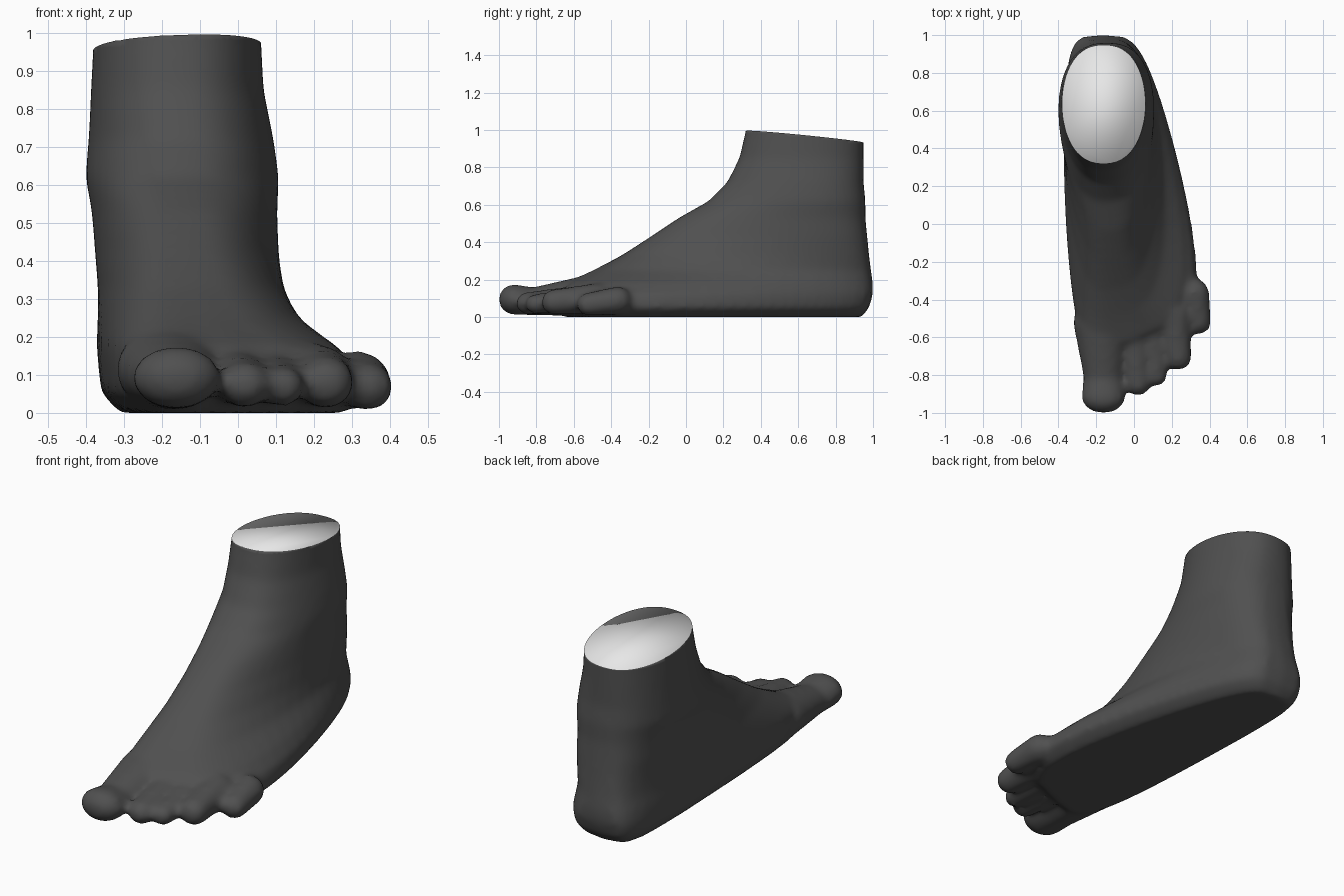
import bpy, bmesh, math
from mathutils import Vector

if "Cube" in bpy.data.objects:
    bpy.data.objects.remove(bpy.data.objects["Cube"], do_unlink=True)


def material(name, value):
    mat = bpy.data.materials.new(name)
    mat.use_nodes = True
    color = (value, value, value, 1)
    mat.diffuse_color = color
    mat.node_tree.nodes["Principled BSDF"].inputs["Base Color"].default_value = color
    return mat


def lerp(a, b, s):
    return a + (b - a) * s


SIDES = 40


def contour(z, back, front, back_x, back_w, front_x, front_w, skew, power):
    """Horizontal slice: round at the heel, waisted at the arch, slanted across the toes."""
    points = []
    for i in range(SIDES):
        u = 2 * math.pi * i / SIDES
        s = (1 + math.cos(u)) / 2
        arch = 4 * s * (1 - s) * max(0, 1 - 2.5 * z)
        side = math.copysign(abs(math.sin(u)) ** power, math.sin(u))
        dx = side * lerp(front_w, back_w, s) * (1 - .07 * arch)
        x = lerp(front_x, back_x, s) + .02 * arch + dx
        y = lerp(front, back, s) + skew * dx * (1 - s)
        points.append((x, y, z))
    return points


# Slices from sole to ankle: z, back, front, back x/width, front x/width, skew, power
slices = [
    (0.00, .94, -.60, -.17, .20, .04, .33, .4, .42),
    (0.05, .98, -.65, -.165, .25, .04, .40, .4, .42),
    (0.12, 1.0, -.65, -.165, .255, .03, .39, .4, .42),
    (0.18, 1.0, -.61, -.165, .255, -.01, .35, .38, .5),
    (0.25, .99, -.48, -.16, .25, -.07, .28, .3, .58),
    (0.33, .98, -.34, -.15, .26, -.10, .23, .2, .62),
    (0.43, .97, -.19, -.145, .275, -.12, .20, .1, .68),
    (0.53, .96, -.04, -.145, .28, -.135, .20, 0, .75),
    (0.62, .96, .12, -.145, .285, -.15, .22, 0, .8),
    (0.72, .95, .22, -.15, .265, -.15, .22, 0, .8),
    (0.85, .95, .285, -.16, .235, -.16, .22, 0, .83),
    (1.00, .95, .32, -.16, .22, -.16, .22, 0, .85),
    (1.15, .95, .34, -.16, .22, -.16, .22, 0, .85),
]

bm = bmesh.new()
rings = [[bm.verts.new(p) for p in contour(*row)] for row in slices]
for low, high in zip(rings, rings[1:]):
    for i in range(SIDES):
        j = (i + 1) % SIDES
        bm.faces.new((low[i], low[j], high[j], high[i]))
bm.faces.new(rings[0])
bm.faces.new(rings[-1])


def ball(center, radius, widen, count=200):
    """Evenly spread points on a ball, wider in x."""
    points = []
    for i in range(count):
        h = 1 - (2 * i + 1) / count
        r = math.sqrt(1 - h * h)
        a = i * math.pi * (3 - math.sqrt(5))
        offset = Vector((widen * r * math.cos(a), h, r * math.sin(a)))
        points.append(Vector(center) + radius * offset)
    return points


def toe(tip, tip_r, base, base_r, widen):
    """Hull around a ball at the tip and one at the knuckle."""
    points = ball(tip, tip_r, widen) + ball(base, base_r, widen)
    verts = [bm.verts.new(p) for p in points]
    bmesh.ops.convex_hull(bm, input=verts)
    loose = [v for v in verts if v.is_valid and not v.link_faces]
    bmesh.ops.delete(bm, geom=loose, context="VERTS")


# Big toe in two segments, then the four small toes: x, tip y, tip z, radius, length
joint = (-.165, -.82, .083)
toe((-.162, -.92, .094), .082, joint, .074, 1.42)
toe(joint, .074, (-.175, -.52, .115), .11, 1.35)
for x, y, z, r, length in (
        (.02, -.91, .074, .06, .32), (.118, -.86, .07, .053, .3),
        (.233, -.775, .08, .068, .3), (.342, -.585, .068, .062, .22)):
    toe((x, y + r, z), r, (x - .025, y + length, z + .02), r + .014, 1.08)

bmesh.ops.recalc_face_normals(bm, faces=bm.faces)
mesh = bpy.data.meshes.new("foot")
bm.to_mesh(mesh)
bm.free()
foot = bpy.data.objects.new("foot", mesh)
bpy.context.collection.objects.link(foot)

# Fuse toes and foot into one soft skin
fuse = foot.modifiers.new("fuse", "REMESH")
fuse.mode = "VOXEL"
fuse.voxel_size = .018
soften = foot.modifiers.new("soften", "SMOOTH")
soften.factor = .5
soften.iterations = 9
bpy.context.view_layer.update()
graph = bpy.context.evaluated_depsgraph_get()
skin = bpy.data.meshes.new_from_object(foot.evaluated_get(graph))
foot.modifiers.clear()
foot.data = skin
skin.materials.clear()
skin.materials.append(material("dark grey skin", .08))
skin.materials.append(material("white cut", .8))

# Cut the ankle along a slope and close it with a white face
bm = bmesh.new()
bm.from_mesh(skin)
cut = bmesh.ops.bisect_plane(
    bm, geom=bm.verts[:] + bm.edges[:] + bm.faces[:], dist=.001,
    plane_co=Vector((-.16, .32, .995)), plane_no=Vector((-.04, .1, 1)), clear_outer=True)
rim = [g for g in cut["geom_cut"] if isinstance(g, bmesh.types.BMEdge)]
for f in bmesh.ops.holes_fill(bm, edges=rim, sides=0)["faces"]:
    f.material_index = 1
bmesh.ops.recalc_face_normals(bm, faces=bm.faces)
for f in bm.faces:
    f.smooth = True
bm.to_mesh(skin)
bm.free()
